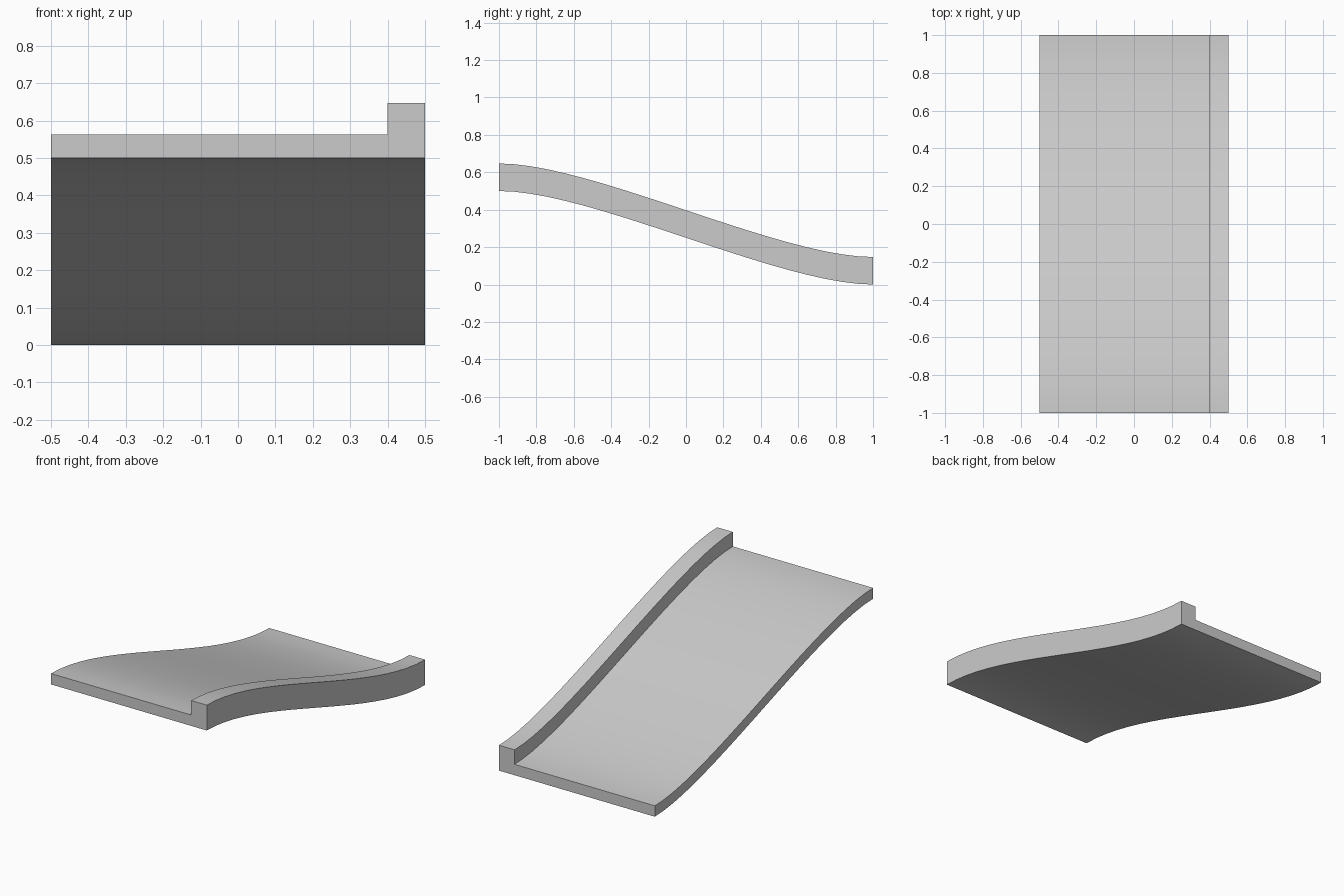
import bpy, bmesh

if "Cube" in bpy.data.objects:
    bpy.data.objects.remove(bpy.data.objects["Cube"])

STEPS = 20
HANDLE = 0.5   # length of the level run-in at both ends of the slope


def slope_point(t):
    # S-shaped path from the high front edge to the low back edge
    u = 1 - t
    y = -1 + 3 * u * u * t * HANDLE + 3 * u * t * t * (2 - HANDLE) + 2 * t ** 3
    z = 0.5 * (1 - (3 * t * t - 2 * t ** 3))
    return y, z


# L-shaped cross-section: slab with a raised kerb along the right side
section = [(-0.5, 0), (0.5, 0), (0.5, 0.147), (0.4, 0.147), (0.4, 0.063), (-0.5, 0.063)]

# Sweep the section along the slope
bm = bmesh.new()
rings = []
for i in range(STEPS + 1):
    y, z = slope_point(i / STEPS)
    rings.append([bm.verts.new((x, y, z + h)) for x, h in section])
n = len(section)
for a, b in zip(rings, rings[1:]):
    for k in range(n):
        j = (k + 1) % n
        bm.faces.new((a[k], a[j], b[j], b[k]))
# End caps
bm.faces.new(rings[0])
bm.faces.new(rings[-1][::-1])
bmesh.ops.recalc_face_normals(bm, faces=bm.faces)

mesh = bpy.data.meshes.new("curved_ramp")
bm.to_mesh(mesh)
bm.free()
ramp = bpy.data.objects.new("curved_ramp", mesh)
bpy.context.collection.objects.link(ramp)

# Smooth along the slope, crisp at the section corners
bpy.context.view_layer.objects.active = ramp
ramp.select_set(True)
bpy.ops.object.shade_smooth_by_angle(angle=0.52)
